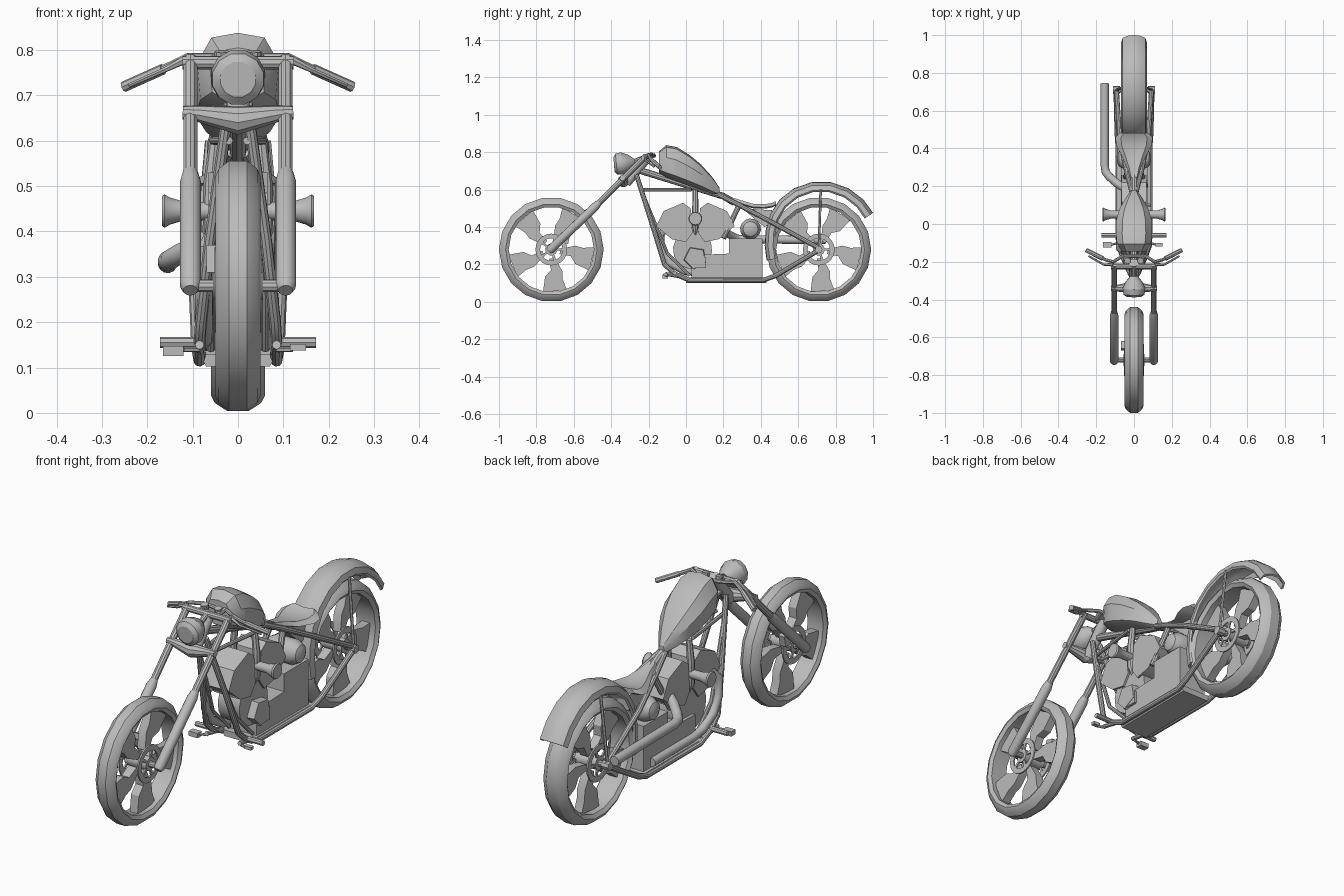
import bpy, bmesh
from math import sin, cos, pi, radians
from mathutils import Vector

if "Cube" in bpy.data.objects:
    bpy.data.objects.remove(bpy.data.objects["Cube"])

grey = bpy.data.materials.new("plain_grey")
grey.use_nodes = True
colour = (0.5, 0.5, 0.5, 1)
grey.diffuse_color = colour
grey.node_tree.nodes["Principled BSDF"].inputs["Base Color"].default_value = colour
parts = []
SIDES = ((1, "left"), (-1, "right"))


def loft(name, rings, closed=False):
    """Skin a row of equal rings; cap the ends unless the row is closed."""
    bm = bmesh.new()
    rows = [[bm.verts.new(p) for p in ring] for ring in rings]
    n = len(rows[0])
    pairs = list(zip(rows, rows[1:]))
    if closed:
        pairs.append((rows[-1], rows[0]))
    for a, b in pairs:
        for i in range(n):
            j = (i + 1) % n
            bm.faces.new((a[i], a[j], b[j], b[i]))
    if not closed:
        bm.faces.new(rows[0])
        bm.faces.new(rows[-1])
    bmesh.ops.recalc_face_normals(bm, faces=bm.faces)
    mesh = bpy.data.meshes.new(name)
    bm.to_mesh(mesh)
    bm.free()
    mesh.materials.append(grey)
    ob = bpy.data.objects.new(name, mesh)
    bpy.context.collection.objects.link(ob)
    parts.append(ob)
    return ob


def tube(name, path, radius, sides=10):
    """Round bar along a path; radius may be one value or one per point."""
    pts = [Vector(p) for p in path]
    radii = radius if isinstance(radius, (list, tuple)) else [radius] * len(pts)
    rings, u = [], None
    for i, (p, r) in enumerate(zip(pts, radii)):
        before = (p - pts[i - 1]).normalized() if i else Vector()
        after = (pts[i + 1] - p).normalized() if i < len(pts) - 1 else Vector()
        t = (before + after).normalized()
        u = t.orthogonal() if u is None else u - t * u.dot(t)
        u.normalize()
        v = t.cross(u)
        rings.append([p + r * (u * cos(2 * pi * k / sides) + v * sin(2 * pi * k / sides))
                      for k in range(sides)])
    return loft(name, rings)


def pair(name, path, radius, sides=10):
    for s, side in SIDES:
        tube(f"{name}_{side}", [(s * x, y, z) for x, y, z in path], radius, sides)


def plate(name, outline, x0, x1):
    return loft(name, [[(x, y, z) for y, z in outline] for x in (x0, x1)])


def polar(cy, r, deg):
    a = radians(deg)
    return cy + r * cos(a), AXLE + r * sin(a)


def ring(name, cy, section, steps=18):
    """Turn an (x, radius) section around a wheel axle."""
    loft(name, [[(x, *polar(cy, r, 360 * k / steps)) for x, r in section]
                for k in range(steps)], closed=True)


AXLE = 0.28
FRONT, REAR = -0.72, 0.71

# Wheels: tyre, curved blades, hub and brake discs
for label, cy, w in (("front", FRONT, 0.05), ("rear", REAR, 0.06)):
    ring(label + "_tyre", cy, [(-w * .4, .28), (w * .4, .28), (w * .85, .262), (w, .245),
                               (w * .8, .228), (-w * .8, .228), (-w, .245), (-w * .85, .262)])
    for k in range(5):
        blade = [(.05, -12), (.11, -2), (.15, -14), (.232, -12), (.232, 20), (.17, 20), (.13, 26), (.05, 22)]
        plate(f"{label}_blade_{k}", [polar(cy, r, a + 72 * k + 55) for r, a in blade], -.02, .02)
    tube(label + "_hub", [(-.055, cy, AXLE), (.055, cy, AXLE)], .032, 12)
    for s, side in SIDES:
        x0, x1 = s * .045, s * .052
        ring(f"{label}_disc_{side}", cy, [(x0, .085), (x1, .085), (x1, .06), (x0, .06)], 20)
        for k in range(5):
            arm = [(.025, -12), (.065, -7), (.065, 7), (.025, 12)]
            plate(f"{label}_disc_arm_{side}_{k}", [polar(cy, r, a + 72 * k) for r, a in arm], x0, x1)
    tube(label + "_axle", [(-.105, cy, AXLE), (.105, cy, AXLE)], .014)
plate("brake_caliper", [(-.67, .31), (-.63, .31), (-.62, .36), (-.66, .37)], -.07, -.04)

# Forks and yokes
pair("fork_tube", [(.105, -.47, .525), (.105, -.215, .78)], .016)
pair("fork_slider", [(.105, -.735, .27), (.105, -.725, .28), (.105, -.485, .51), (.105, -.465, .53)],
     [.016, .023, .023, .017], 12)
tube("lower_yoke", [(-.122, -.34, .662), (-.09, -.34, .66), (0, -.335, .645), (.09, -.34, .66),
                    (.122, -.34, .662)], [.015, .018, .032, .018, .015])
tube("upper_yoke", [(-.122, -.225, .772), (.122, -.225, .772)], .015)
tube("steering_neck", [(0, -.32, .635), (0, -.205, .775)], .026, 12)

# Headlight
tube("headlight", [(0, -.385, .735), (0, -.372, .736), (0, -.34, .74), (0, -.305, .744), (0, -.275, .748)],
     [.04, .058, .062, .045, .018], 12)
tube("headlight_bracket", [(0, -.29, .745), (0, -.23, .77)], .013)

# Handlebar, levers and gauges
pair("handlebar", [(0, -.17, .78), (.06, -.17, .785), (.11, -.2, .785), (.15, -.19, .765), (.25, -.14, .72)], .009, 8)
pair("grip", [(.165, -.183, .758), (.252, -.139, .719)], .012, 8)
pair("lever", [(.11, -.215, .782), (.16, -.215, .757), (.24, -.17, .722)], [.01, .006, .005], 6)
pair("riser", [(.04, -.225, .77), (.05, -.17, .783)], .011, 8)
pair("gauge", [(.035, -.19, .77), (.035, -.195, .797)], .017)

# Fuel tank
section = [(0, 1), (.65, .94), (1, .62), (.92, .15), (.4, 0), (-.4, 0), (-.92, .15), (-1, .62), (-.65, .94)]
stations = [(-.145, .69, .805, .062), (-.105, .665, .838, .09), (-.05, .645, .828, .096), (.02, .62, .785, .094),
            (.08, .6, .735, .077), (.14, .578, .668, .043), (.18, .57, .61, .014)]
loft("fuel_tank", [[(w * x, y, lo + (hi - lo) * t) for x, t in section] for y, lo, hi, w in stations])

# Seat
section = [(-1, .3), (-.7, 1), (0, .75), (.7, 1), (1, .3), (.7, 0), (-.7, 0)]
stations = [(.245, .022, .535), (.3, .038, .518), (.36, .065, .5), (.42, .095, .498), (.46, .098, .505), (.482, .075, .515)]
loft("seat", [[(w * x, y, z + .024 * t) for x, t in section] for y, w, z in stations])
plate("seat_support", [(.3, .5), (.46, .49), (.46, .42), (.42, .4)], -.03, .03)

# Rear fender: a curved shell with a lip on each side
outer = [(-.068, -.045), (-.06, -.018), (-.03, -.003), (0, 0), (.03, -.003), (.06, -.018), (.068, -.045)]
shell = outer + [(x * .9, d - .009) for x, d in reversed(outer)]
arc = [(34, .35), (48, .358), (64, .364), (80, .366), (96, .362), (112, .353), (128, .34),
       (144, .322), (160, .302), (176, .29), (192, .285)]
loft("rear_fender", [[(x, *polar(REAR, r + d, a)) for x, d in shell] for a, r in arc])
pair("fender_stay", [(.095, .71, .28), (.066, .72, .6)], .007, 6)

# Frame
tube("backbone", [(0, -.27, .71), (0, .2, .565), (0, .26, .53)], .018)
pair("rear_upper_tube", [(.012, .17, .575), (.04, .28, .52), (.075, .45, .43), (.093, .715, .285)], .013)
pair("down_tube", [(.02, -.265, .68), (.062, -.17, .38), (.082, -.115, .2), (.085, -.06, .15), (.085, .02, .115),
                   (.085, .41, .115), (.09, .48, .14), (.096, .715, .28)], .013)
pair("middle_tube", [(.02, -.25, .6), (.055, .03, .6)], .009, 8)
pair("seat_post", [(.03, .29, .53), (.06, .2, .34)], .014)
pair("front_brace", [(.03, -.24, .6), (.06, -.1, .26), (.06, .02, .14)], .009, 8)
pair("axle_mount", [(.075, REAR, AXLE), (.11, REAR, AXLE)], .02, 8)

# Floor tray and footrests
loft("floor_tray", [[(-.085, y, z), (.085, y, z), (.07, y, .102), (-.07, y, .102)]
                    for y, z in ((.0, .13), (.43, .13))])
pair("footrest_arm", [(.08, .0, .13), (.085, -.11, .15)], .01, 8)
pair("footrest", [(.08, -.06, .155), (.172, -.06, .155)], .012, 8)
pair("pedal_arm", [(.085, -.1, .14), (.12, -.11, .14)], .006, 6)
plate("brake_pedal", [(-.125, .125), (-.095, .125), (-.095, .147), (-.125, .147)], -.165, -.12)
plate("shift_pedal", [(-.12, .138), (-.1, .138), (-.1, .152), (-.12, .152)], .115, .15)

# Engine: two mirrored cylinders over a crankcase
half = [(-.16, .405), (-.12, .485), (-.016, .53), (.025, .5), (.035, .37), (.0, .32), (-.075, .335)]
for s, label in ((1, "front"), (-1, "rear")):
    plate(label + "_cylinder", [(.05 + s * (y - .05), z) for y, z in half], -.065, .065)
tube("crankcase", [(-.055, .035, .28), (.055, .035, .28)], .105, 14)
plate("gearbox", [(.03, .125), (.41, .125), (.41, .34), (.23, .34), (.23, .258), (.03, .25)], -.07, .075)
tube("timing_cover", [(.04, .05, .235), (.09, .05, .235)], [.065, .06], 5)
plate("timing_base", [(.03, .18), (.108, .18), (.108, .24), (.03, .24)], .05, .088)
pair("push_rod", [(.05, .05, .36), (.06, .05, .4), (.06, .05, .5), (.05, .05, .6)], [.006, .018, .017, .014], 8)
pair("intake_horn", [(.03, .05, .445), (.12, .05, .445), (.15, .05, .445), (.162, .05, .445), (.168, .05, .445)],
     [.02, .021, .03, .037, .033], 14)

# Oil tank with domed ends
tube("oil_tank", [(-.09, .345, .39), (-.08, .345, .39), (-.05, .345, .39), (.05, .345, .39), (.08, .345, .39),
                  (.09, .345, .39)], [.02, .04, .056, .056, .04, .02], 14)

# Exhausts
tube("upper_exhaust", [(-.05, .19, .39), (-.09, .215, .37), (-.13, .25, .35), (-.15, .275, .338),
                       (-.155, .31, .335), (-.155, .745, .33)], .022, 12)
tube("lower_exhaust", [(-.05, -.1, .4), (-.07, -.135, .36), (-.075, -.13, .28), (-.075, -.09, .21),
                       (-.075, -.01, .165), (-.075, .06, .155), (-.075, .36, .155)], .02, 12)

# Smooth the round parts and keep hard edges
bpy.ops.object.select_all(action="DESELECT")
for ob in parts:
    ob.select_set(True)
bpy.context.view_layer.objects.active = parts[0]
bpy.ops.object.shade_smooth_by_angle(angle=radians(32))
